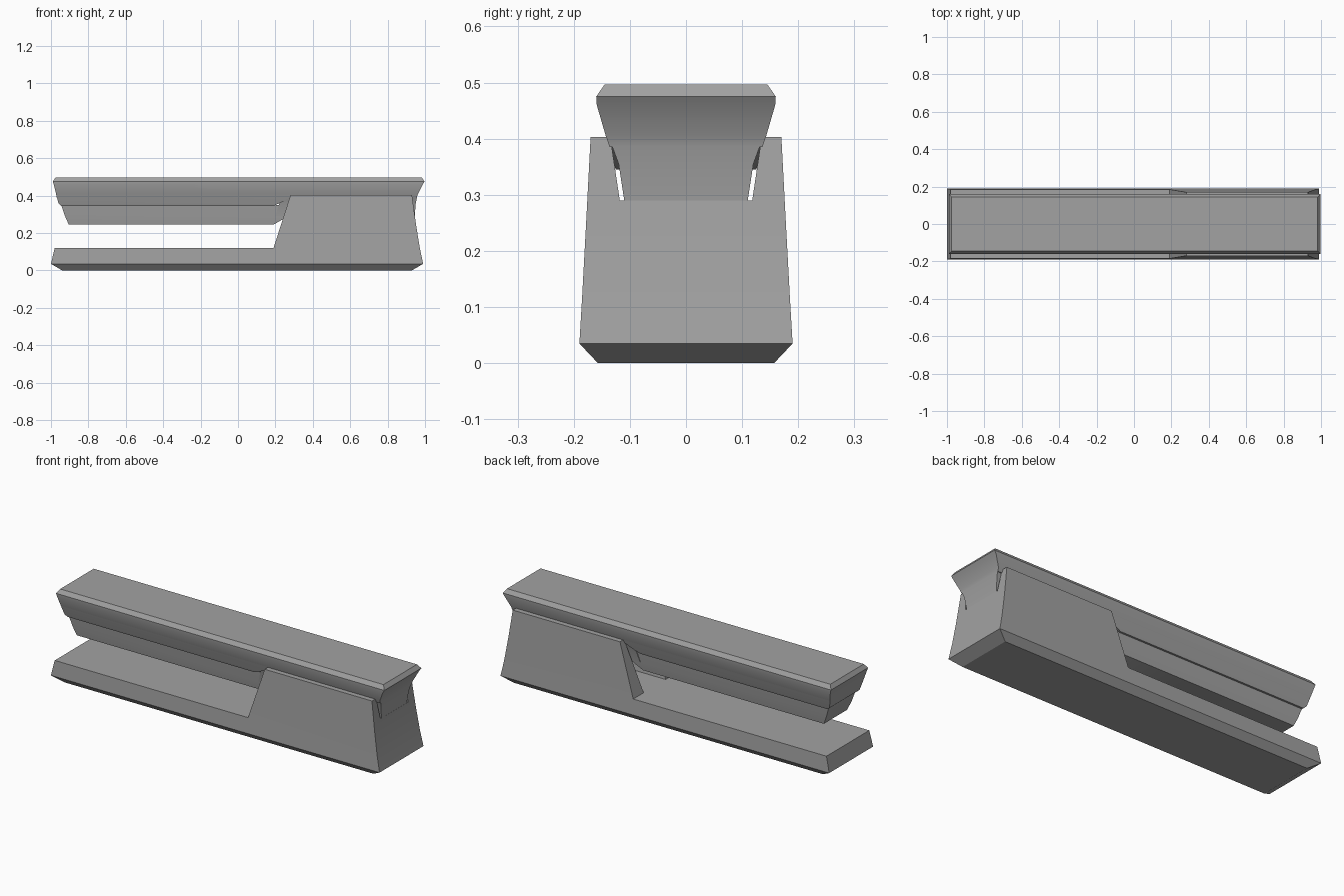
import bpy, bmesh, math

old = bpy.data.objects.get("Cube")
if old:
    bpy.data.objects.remove(old, do_unlink=True)

grey = bpy.data.materials.new("mid grey")
grey.use_nodes = True
colour = (0.36, 0.36, 0.36, 1)
grey.diffuse_color = colour
grey.node_tree.nodes["Principled BSDF"].inputs["Base Color"].default_value = colour


def loft(name, rings):
    """Stack of rectangles, each given as (z, x_min, x_max, half_width)."""
    bm = bmesh.new()
    loops = [[bm.verts.new(p) for p in ((a, -h, z), (b, -h, z), (b, h, z), (a, h, z))]
             for z, a, b, h in rings]
    bm.faces.new(loops[0][::-1])
    bm.faces.new(loops[-1])
    for low, high in zip(loops, loops[1:]):
        for i in range(4):
            j = (i + 1) % 4
            bm.faces.new((low[i], low[j], high[j], high[i]))
    mesh = bpy.data.meshes.new(name)
    bm.to_mesh(mesh)
    bm.free()
    mesh.materials.append(grey)
    obj = bpy.data.objects.new(name, mesh)
    bpy.context.collection.objects.link(obj)
    return obj


def smooth(obj):
    bpy.ops.object.select_all(action='DESELECT')
    obj.select_set(True)
    bpy.context.view_layer.objects.active = obj
    bpy.ops.object.shade_smooth_by_angle(angle=math.radians(30))


def cut(obj, cutter):
    """Apply a boolean difference, then drop the cutter."""
    cutter.hide_render = True
    mod = obj.modifiers.new("cut", 'BOOLEAN')
    mod.operation, mod.solver, mod.object = 'DIFFERENCE', 'EXACT', cutter
    bpy.context.view_layer.objects.active = obj
    bpy.ops.object.modifier_apply(modifier=mod.name)
    bpy.data.objects.remove(cutter, do_unlink=True)


# Base: low tray in front, tall open housing at the rear
base = loft("base", [(0, -0.94, 0.93, 0.157), (0.035, -1, 0.99, 0.19),
                     (0.12, -0.98, 0.972, 0.185), (0.25, -0.98, 0.951, 0.178),
                     (0.403, -0.98, 0.93, 0.17)])
cut(base, loft("tray_cutter", [(0.12, -1.2, 0.19, 0.3), (0.5, -1.2, 0.312, 0.3)]))
cut(base, loft("channel_cutter", [(0.12, 0.1, 0.88, 0.095), (0.29, 0.1, 0.88, 0.118),
                                  (0.45, 0.1, 0.88, 0.142)]))
cut(base, loft("notch_cutter", [(0.29, 0.5, 1.2, 0.118), (0.45, 0.5, 1.2, 0.142)]))
smooth(base)

# Upper arm: flared cover running the full length
smooth(loft("arm_cover", [(0.385, -0.968, 0.956, 0.136), (0.405, -0.972, 0.96, 0.143),
                          (0.46, -0.985, 0.988, 0.159), (0.475, -0.99, 0.998, 0.16),
                          (0.497, -0.975, 0.982, 0.145)]))

# Front skirt of the cover, with a sloped rear end
smooth(loft("cover_skirt", [(0.345, -0.945, 0.19, 0.125), (0.358, -0.96, 0.22, 0.13),
                            (0.405, -0.972, 0.31, 0.143)]))

# Magazine hanging beneath the skirt
smooth(loft("magazine", [(0.245, -0.905, 0.19, 0.1), (0.29, -0.925, 0.27, 0.108),
                         (0.35, -0.945, 0.3, 0.115)]))

# Narrow rear core seated in the housing
smooth(loft("rear_core", [(0.29, 0.2, 0.945, 0.11), (0.355, 0.22, 0.95, 0.12),
                          (0.39, 0.24, 0.957, 0.133)]))
